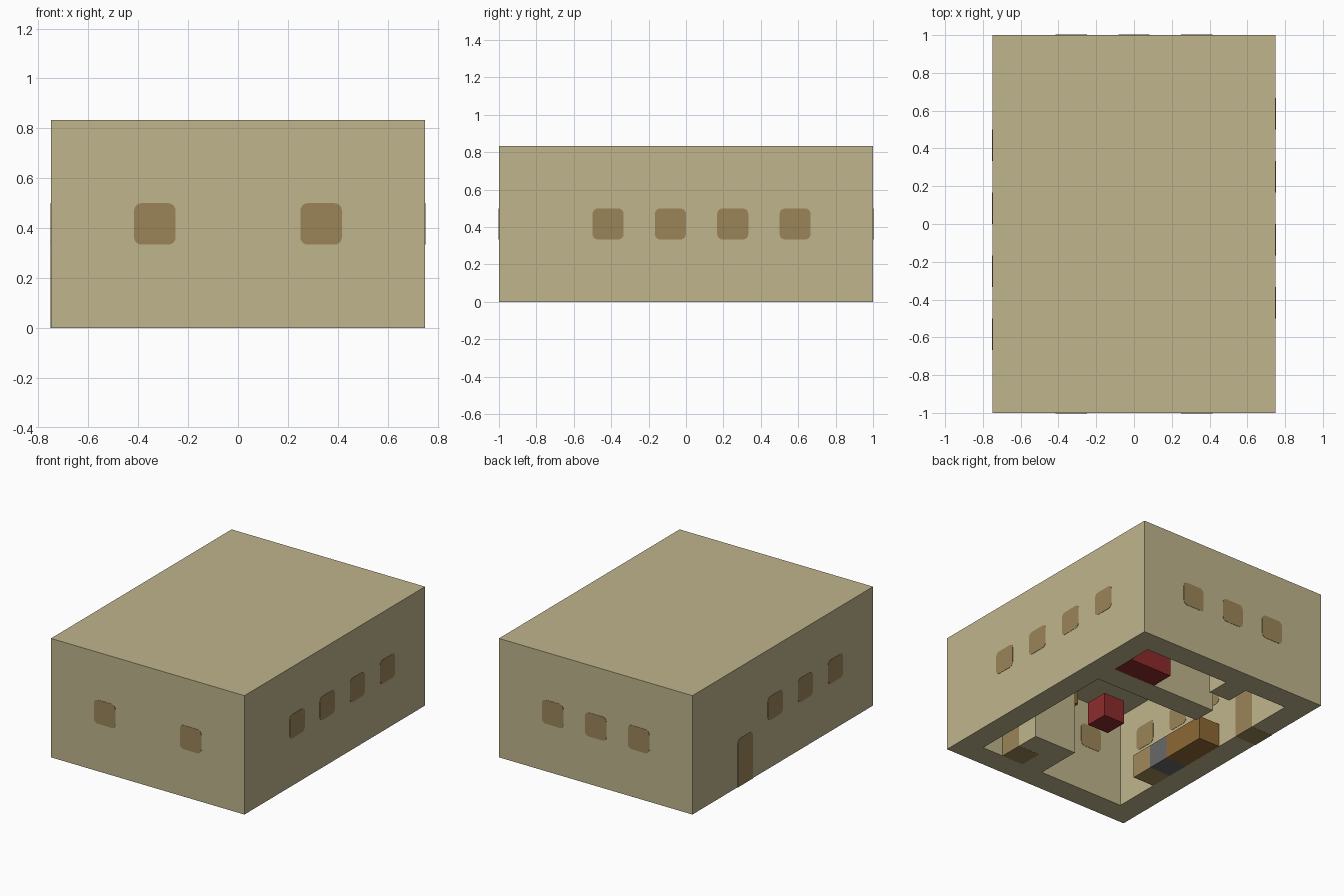
import bpy, bmesh, math
from mathutils import Matrix, Vector

if "Cube" in bpy.data.objects:
    bpy.data.objects.remove(bpy.data.objects["Cube"], do_unlink=True)

U = 1 / 6        # one grid module: the house is 9 x 12 x 5 modules
PROUD = 0.002    # how far panes stand out of the wall


def material(name, rgb):
    m = bpy.data.materials.new(name)
    m.use_nodes = True
    m.diffuse_color = (*rgb, 1)
    m.node_tree.nodes["Principled BSDF"].inputs["Base Color"].default_value = (*rgb, 1)
    return m


PLASTER = material("plaster", (0.52, 0.46, 0.265))
BROWN = material("brown_pane", (0.33, 0.235, 0.1))
RED = material("red_fabric", (0.27, 0.024, 0.024))
WOOD = material("wood", (0.27, 0.14, 0.035))
TAN = material("tan_wood", (0.36, 0.25, 0.1))
GREY = material("grey_metal", (0.14, 0.14, 0.14))


def finish(name, bm, mat):
    bmesh.ops.recalc_face_normals(bm, faces=bm.faces)
    mesh = bpy.data.meshes.new(name)
    bm.to_mesh(mesh)
    bm.free()
    mesh.materials.append(mat)
    obj = bpy.data.objects.new(name, mesh)
    bpy.context.collection.objects.link(obj)
    return obj


def box(name, x, y, z, mat):
    """Box from (low, high) ranges given in modules."""
    bm = bmesh.new()
    size = [(r[1] - r[0]) * U for r in (x, y, z)]
    mid = [(r[1] + r[0]) / 2 * U for r in (x, y, z)]
    bmesh.ops.create_cube(bm, size=1, matrix=Matrix.Translation(mid) @ Matrix.Diagonal((*size, 1)))
    return finish(name, bm, mat)


def pane(name, axis, wall, along, low, high, round_bottom=True):
    """Rounded block filling one module of wall; axis is the wall's normal."""
    radius, steps = 0.03, 4
    bm = bmesh.new()
    half = U / 2
    z0, z1 = low * U, high * U
    if not round_bottom:
        z0 -= PROUD / 2
    outline = []
    for k, (sx, top) in enumerate([(1, True), (-1, True), (-1, False), (1, False)]):
        r = radius if top or round_bottom else 0
        cx, cz = sx * (half - r), (z1 - r if top else z0 + r)
        for i in range(steps + 1 if r else 1):
            a = math.pi / 2 * (k + i / steps)
            outline.append((cx + r * math.cos(a), cz + r * math.sin(a)))
    depth = half + PROUD
    verts = []
    for s, z in outline:
        p = (wall * U - depth, along * U + s, z) if axis == "x" else (along * U + s, wall * U - depth, z)
        verts.append(bm.verts.new(p))
    face = bm.faces.new(verts)
    new = bmesh.ops.extrude_face_region(bm, geom=[face])["geom"]
    shift = Vector((2 * depth, 0, 0)) if axis == "x" else Vector((0, 2 * depth, 0))
    bmesh.ops.translate(bm, vec=shift, verts=[g for g in new if isinstance(g, bmesh.types.BMVert)])
    return finish(name, bm, BROWN)


# House shell: solid block with the rooms hollowed out from below
shell = box("house_shell", (-4.5, 4.5), (-6, 6), (0, 5), PLASTER)
rooms = {
    "main_room": ((-3.5, 0.5), (-5, 2), 4),
    "side_room": ((0, 3.5), (-3, 2), 4),
    "corner_nook": ((2.5, 3.5), (-5, -2), 4),
    "entrance_hall": ((-3.5, -1.5), (1, 5), 4),
    "bedroom": ((-0.5, 3.5), (3, 5), 4),
    "bedroom_doorway": ((-2, 0), (3, 4), 2),
}
for name, (x, y, top) in rooms.items():
    cutter = box(name + "_cutter", x, y, (-1, top), PLASTER)
    cutter.hide_render = True
    mod = shell.modifiers.new(name, "BOOLEAN")
    mod.operation, mod.solver, mod.object = "DIFFERENCE", "EXACT", cutter
    bpy.context.view_layer.objects.active = shell
    bpy.ops.object.modifier_apply(modifier=mod.name)
    bpy.data.objects.remove(cutter, do_unlink=True)

# Windows through the outer walls
windows = {
    "front": ("y", -5.5, (-2, 2)),
    "back": ("y", 5.5, (-2, 0, 2)),
    "left": ("x", 4, (-2.5, -0.5, 1.5, 3.5)),
    "right": ("x", -4, (-3.5, -1.5, 0.5)),
}
for side, (axis, wall, spots) in windows.items():
    for i, along in enumerate(spots):
        pane(f"{side}_window_{i + 1}", axis, wall, along, 2, 3)

# Doors
pane("entrance_door", "x", -4, 2.5, 0, 2, round_bottom=False)
pane("closet_door", "x", 2, -4.5, 0, 2, round_bottom=False)

# Furniture
box("bed", (1.5, 3.49), (3.01, 4), (0, 1), RED)
box("stool", (0.5, 1.5), (-1, 0), (0, 1), RED)
box("counter_end", (-3.5, -2.5), (-3, -2), (0, 1), TAN)
box("stove", (-3.5, -2.5), (-2, -1), (0, 1), GREY)
box("counter", (-3.5, -2.5), (-1, 1), (0, 1), WOOD)
box("wall_cupboard", (-0.5, 0.5), (-5, -4), (3, 4), WOOD)
